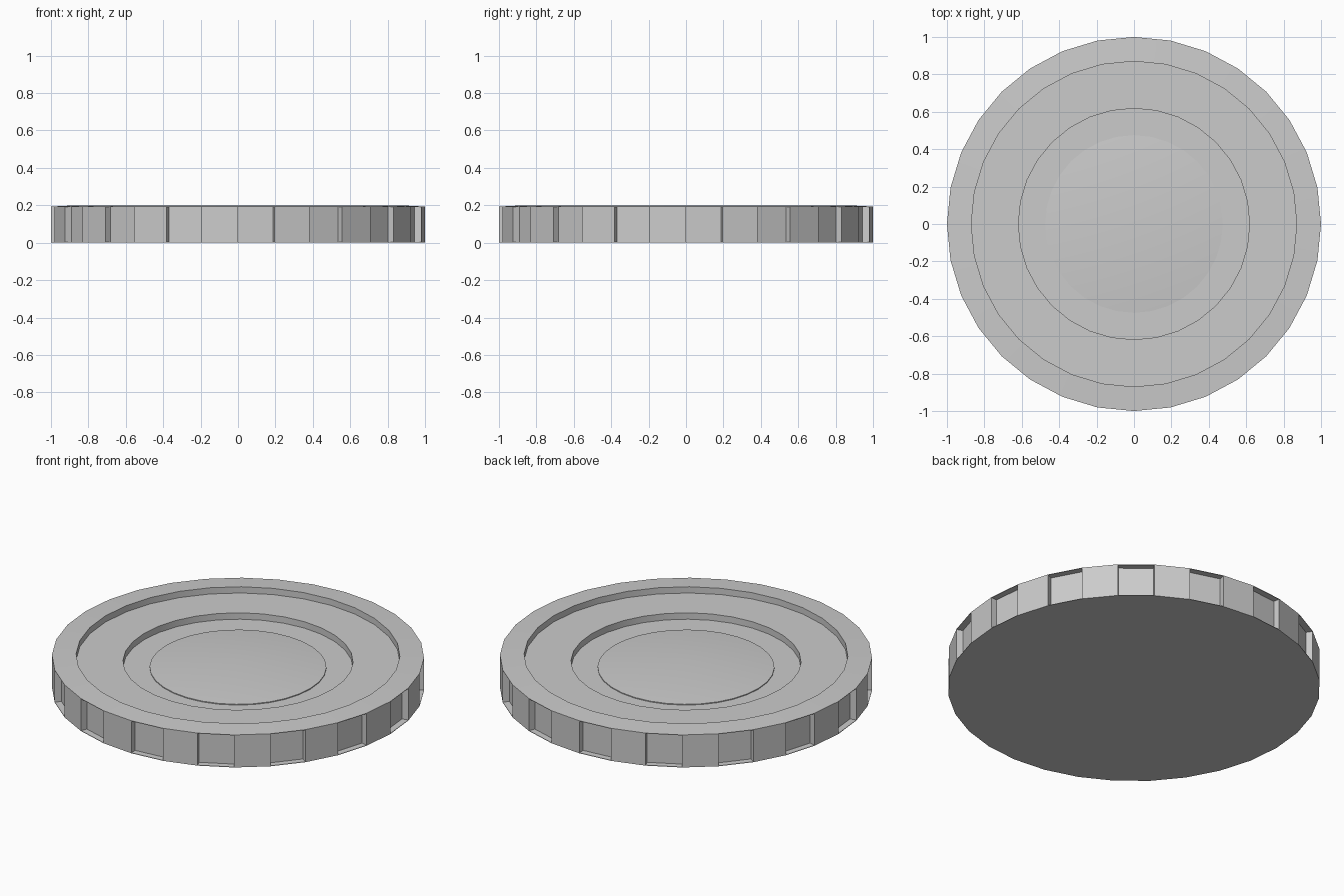
import bpy
import bmesh
import math
from mathutils import Vector

SIDES = 32
HEIGHT = 0.2
RIM_Z = 0.193      # outer lip sits slightly below the inner edge of the rim
LEDGE = 0.003      # thin lip above and below each notch
NOTCH = 0.963      # radius of the notch floors

if "Cube" in bpy.data.objects:
    bpy.data.objects.remove(bpy.data.objects["Cube"], do_unlink=True)

grey = bpy.data.materials.new("light_grey")
grey.use_nodes = True
colour = (0.6, 0.6, 0.6, 1)
grey.diffuse_color = colour
grey.node_tree.nodes["Principled BSDF"].inputs["Base Color"].default_value = colour


def lathe(profile):
    """Spin a list of (radius, z) points around the z axis."""
    bm = bmesh.new()
    verts = [bm.verts.new((r, 0, z)) for r, z in profile]
    edges = [bm.edges.new(pair) for pair in zip(verts, verts[1:])]
    bmesh.ops.spin(bm, geom=verts + edges, cent=(0, 0, 0), axis=(0, 0, 1),
                   angle=math.tau, steps=SIDES)
    bmesh.ops.remove_doubles(bm, verts=bm.verts, dist=0.0005)
    bmesh.ops.recalc_face_normals(bm, faces=bm.faces)
    return bm


def finish(bm, name):
    """Make an object with smooth turned surfaces and a faceted outer edge."""
    mesh = bpy.data.meshes.new(name)
    bm.to_mesh(mesh)
    bm.free()
    mesh.materials.append(grey)
    obj = bpy.data.objects.new(name, mesh)
    bpy.context.collection.objects.link(obj)
    bpy.ops.object.select_all(action="DESELECT")
    obj.select_set(True)
    bpy.context.view_layer.objects.active = obj
    bpy.ops.object.shade_smooth_by_angle(angle=math.radians(30))
    for face in mesh.polygons:
        if face.center.xy.length > 0.93 and abs(face.normal.z) < 0.5:
            face.use_smooth = False
    return obj


# Stepped disc: flat base, upright edge, sloped rim, two sunken floors
disc = lathe([
    (0, 0), (1, 0), (1, LEDGE), (1, RIM_Z - LEDGE), (1, RIM_Z),
    (0.87, HEIGHT), (0.87, 0.163), (0.618, 0.163), (0.618, 0.125), (0, 0.125),
])

# Notches: push every second edge panel inwards
panels = []
for face in disc.faces:
    centre = face.calc_center_median()
    sector = int(math.atan2(centre.y, centre.x) % math.tau / (math.tau / SIDES))
    upright = abs(face.normal.z) < 0.5 and centre.xy.length > 0.93
    if upright and face.calc_area() > 0.02 and sector % 2 == 0:
        panels.append(face)
pushed = bmesh.ops.extrude_discrete_faces(disc, faces=panels)["faces"]
for vert in {v for face in pushed for v in face.verts}:
    vert.co = Vector((vert.co.x * NOTCH, vert.co.y * NOTCH, vert.co.z))
finish(disc, "stepped_disc")

# Shallow cone raised in the middle of the inner floor
finish(lathe([(0.475, 0.122), (0.475, 0.13), (0, 0.17)]), "centre_cone")
